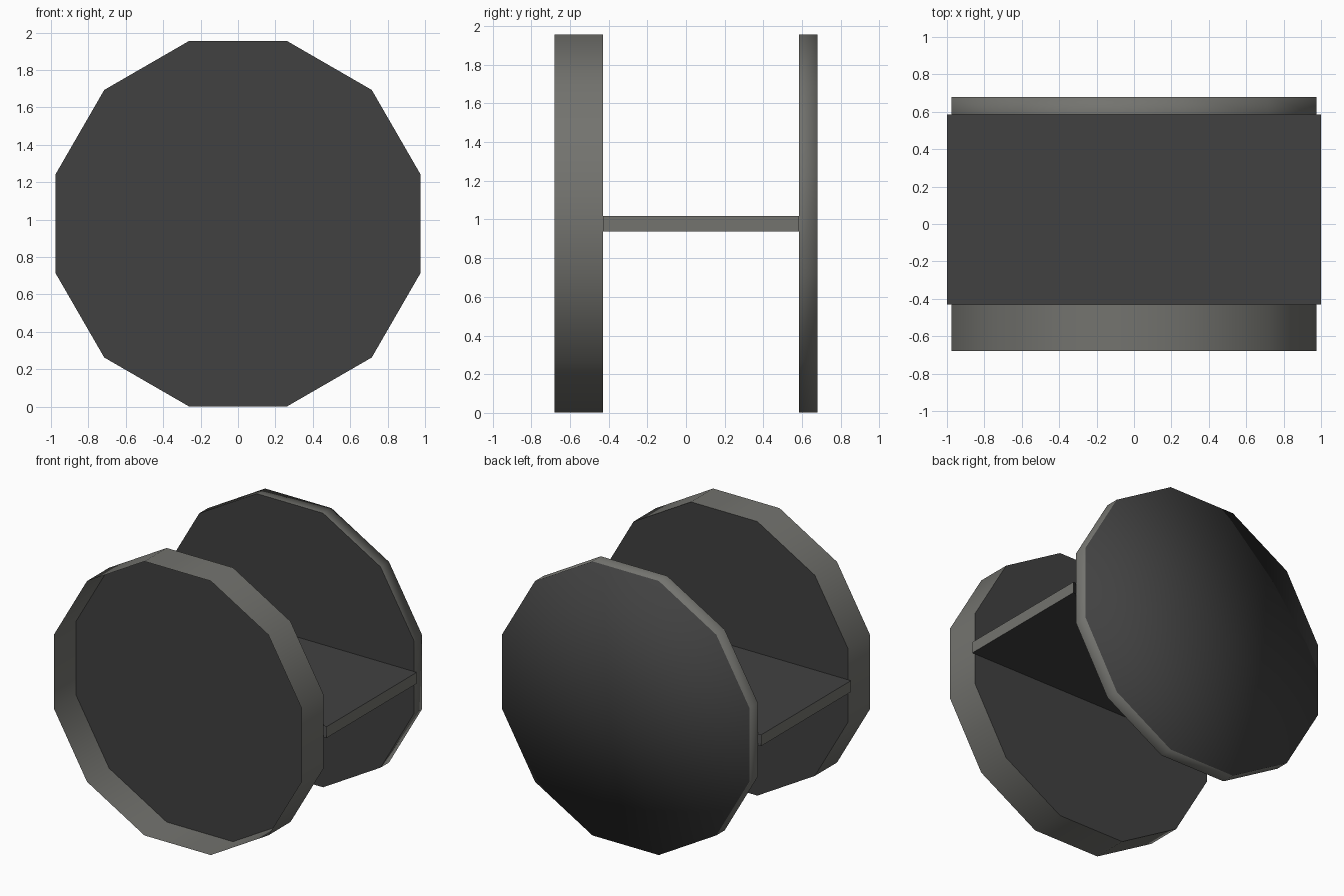
import bpy, bmesh, math

if "Cube" in bpy.data.objects:
    bpy.data.objects.remove(bpy.data.objects["Cube"])


def material(name, rgb):
    m = bpy.data.materials.new(name)
    m.diffuse_color = (*rgb, 1)
    m.use_nodes = True
    m.node_tree.nodes["Principled BSDF"].inputs["Base Color"].default_value = m.diffuse_color
    return m


dark = material("dark grey", (0.053, 0.053, 0.053))
warm = material("warm grey", (0.172, 0.172, 0.158))
CZ, APOTHEM = 0.978, 0.977


def finish(bm, name):
    mesh = bpy.data.meshes.new(name)
    bm.to_mesh(mesh)
    bm.free()
    mesh.materials.append(dark)
    mesh.materials.append(warm)
    obj = bpy.data.objects.new(name, mesh)
    bpy.context.collection.objects.link(obj)
    return obj


def disc(name, y0, y1, domed):
    """Twelve-sided drum: smooth warm rim and dark caps.
    Domed: two caps, the back one softly shaded. Otherwise an open tray."""
    bm = bmesh.new()
    r = APOTHEM / math.cos(math.pi / 12)
    rings = []
    for y in (y0, y1):
        angles = [math.radians(15 + 30 * i) for i in range(12)]
        rings.append([bm.verts.new((r * math.cos(a), y, CZ + r * math.sin(a))) for a in angles])
    a, b = rings
    for i in range(12):
        j = (i + 1) % 12
        f = bm.faces.new((a[i], b[i], b[j], a[j]))
        f.material_index = 1
        f.smooth = True
    back = bm.faces.new(b[::-1])
    if domed:
        bm.faces.new(a)
        back.smooth = True
        bmesh.ops.poke(bm, faces=[back])
    # Crisp cap edges, except around the softly shaded back face
    for e in bm.edges:
        ys = [v.co.y for v in e.verts]
        if abs(ys[0] - ys[1]) < 1e-5:
            e.smooth = domed and ys[0] > y1 - 0.001
    return finish(bm, name)


disc("front_disc", -0.68, -0.43, False)
disc("back_disc", 0.585, 0.68, True)

# Crossboard between the discs, open where it meets them
bm = bmesh.new()
bmesh.ops.create_cube(bm, size=1)
for v in bm.verts:
    v.co = (v.co.x * 2, 0.0775 + v.co.y * 1.015, CZ + v.co.z * 0.08)
bm.normal_update()
for f in bm.faces:
    f.material_index = 1 if abs(f.normal.x) > 0.5 else 0
ends = [f for f in bm.faces if abs(f.normal.y) > 0.5]
bmesh.ops.delete(bm, geom=ends, context='FACES_ONLY')
finish(bm, "crossboard")
